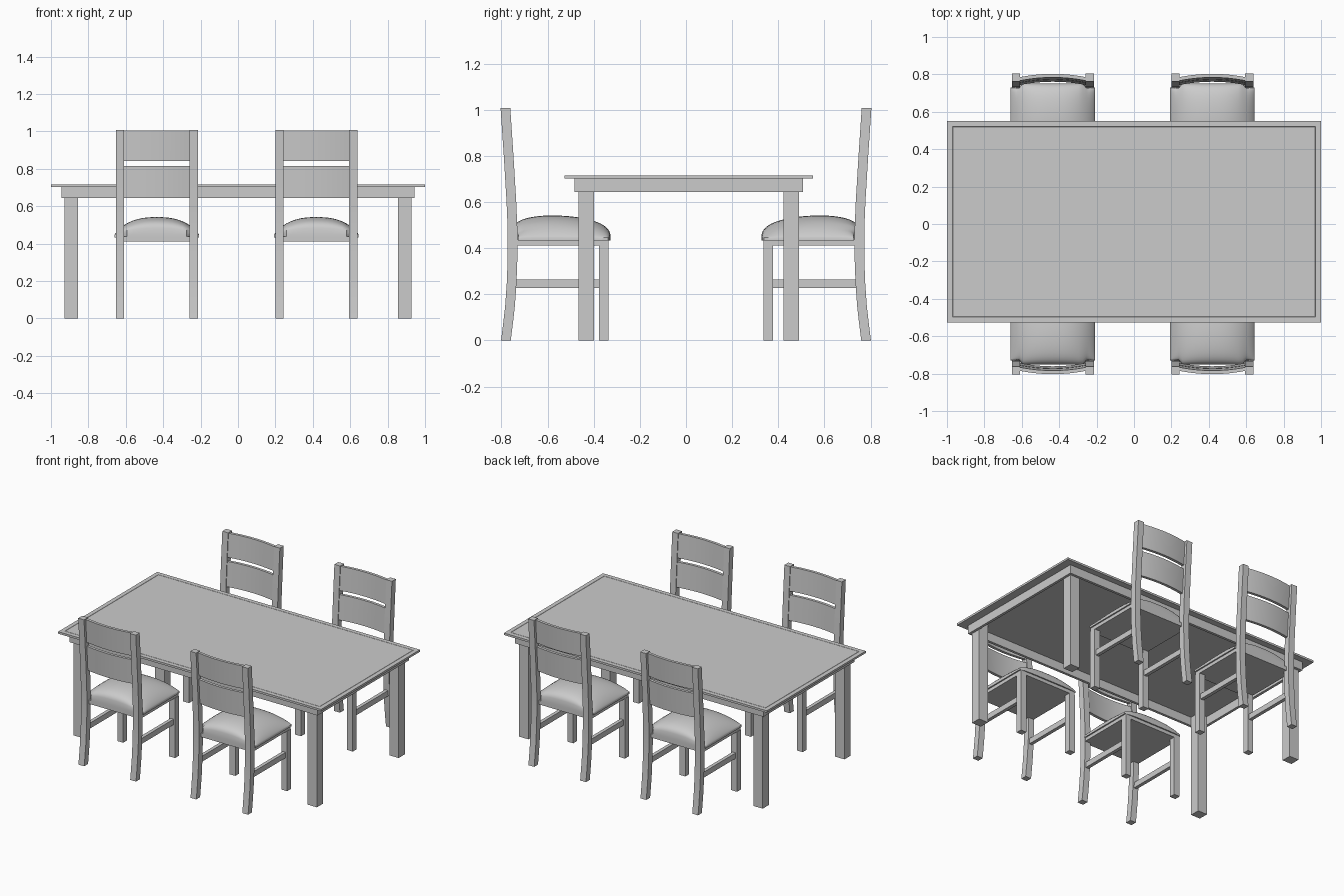
import bpy, bmesh, math

if "Cube" in bpy.data.objects:
    bpy.data.objects.remove(bpy.data.objects["Cube"])

TABLE_Y = 0.012          # table sits slightly off centre
CHAIR_X = (-0.434, 0.419)


def make(name, bm, smooth=False):
    bmesh.ops.recalc_face_normals(bm, faces=bm.faces[:])
    me = bpy.data.meshes.new(name)
    bm.to_mesh(me)
    bm.free()
    ob = bpy.data.objects.new(name, me)
    bpy.context.collection.objects.link(ob)
    if smooth:
        bpy.context.view_layer.objects.active = ob
        ob.select_set(True)
        bpy.ops.object.shade_smooth_by_angle(angle=math.radians(40))
        ob.select_set(False)
    return ob


def box_bm(x0, x1, y0, y1, z0, z1):
    bm = bmesh.new()
    bmesh.ops.create_cube(bm, size=1)
    for v in bm.verts:
        v.co = (x1 if v.co.x > 0 else x0, y1 if v.co.y > 0 else y0,
                z1 if v.co.z > 0 else z0)
    return bm


def box(name, *dims):
    return make(name, box_bm(*dims))


def loft(name, rings, smooth=False):
    """Closed solid through a list of equally sized point rings."""
    bm = bmesh.new()
    rs = [[bm.verts.new(p) for p in r] for r in rings]
    n = len(rs[0])
    for a, b in zip(rs, rs[1:]):
        for i in range(n):
            bm.faces.new((a[i], a[(i + 1) % n], b[(i + 1) % n], b[i]))
    bm.faces.new(rs[0])
    bm.faces.new(rs[-1])
    return make(name, bm, smooth)


# Table top with a fine groove set in from the edge
bm = box_bm(-1, 1, TABLE_Y - 0.538, TABLE_Y + 0.538, 0.702, 0.716)
bm.normal_update()
top = [f for f in bm.faces if f.normal.z > 0.9]
bmesh.ops.inset_region(bm, faces=top, thickness=0.041)
bmesh.ops.inset_region(bm, faces=top, thickness=0.002, depth=-0.002)
bmesh.ops.inset_region(bm, faces=top, thickness=0.002, depth=0.002)
make("table_top", bm)

# Table apron and legs
AX, AY, T = 0.944, 0.496, 0.018
for s in (-1, 1):
    box("table_long_apron", -AX, AX, *sorted((TABLE_Y + s * AY, TABLE_Y + s * (AY - T))), 0.643, 0.702)
    box("table_end_apron", *sorted((s * AX, s * (AX - T))), TABLE_Y - AY + T, TABLE_Y + AY - T, 0.643, 0.702)
    for t in (-1, 1):
        box("table_leg", *sorted((s * 0.856, s * 0.927)),
            *sorted((TABLE_Y + t * 0.410, TABLE_Y + t * 0.478)), 0, 0.702)

# Centre line of the curved rear post: (z, y)
POST = [(0, 0.781), (0.07, 0.772), (0.15, 0.763), (0.25, 0.756), (0.36, 0.752),
        (0.48, 0.752), (0.60, 0.757), (0.80, 0.769), (1.008, 0.783)]


def post_y(z):
    for (z0, y0), (z1, y1) in zip(POST, POST[1:]):
        if z <= z1:
            return y0 + (y1 - y0) * (z - z0) / (z1 - z0)
    return POST[-1][1]


def slat(name, z0, z1):
    rings = []
    for i in range(13):
        u = i / 6 - 1
        bow = 0.018 * (1 - u * u)
        rings.append([(u * 0.178, post_y(z) + o + bow, z)
                      for z, o in ((z0, -0.017), (z1, -0.017), (z1, 0.002), (z0, 0.002))])
    return loft(name, rings, True)


def cushion():
    n = 24
    bm = bmesh.new()
    g = []
    for i in range(n + 1):
        u = -math.cos(math.pi * i / n)
        row = []
        for j in range(n + 1):
            t = (1 - math.cos(math.pi * j / n)) / 2
            back = 0.752 if abs(u) < 0.75 else 0.729
            front = 0.327 + 0.012 * u ** 6
            s = (t - 0.6) / (0.6 if t < 0.6 else 0.4)
            h = max(0, 1 - s * s) ** (0.4 if t < 0.6 else 0.25)
            w = max(0, 1 - abs(u) ** 2.5) ** 0.8
            row.append(bm.verts.new((u * 0.226, front + (back - front) * t, 0.447 + 0.095 * h * w)))
        g.append(row)
    for i in range(n):
        for j in range(n):
            bm.faces.new((g[i][j], g[i + 1][j], g[i + 1][j + 1], g[i][j + 1]))
    # Side skirt and underside
    edges = [e for e in bm.edges if e.is_boundary]
    ext = bmesh.ops.extrude_edge_only(bm, edges=edges)["geom"]
    for v in ext:
        if isinstance(v, bmesh.types.BMVert):
            v.co.z = 0.434
    bmesh.ops.contextual_create(bm, geom=[e for e in ext if isinstance(e, bmesh.types.BMEdge)])
    return make("seat_cushion", bm, True)


# One chair, facing -y, centred on x = 0
chair = [box("seat_board", -0.217, 0.217, 0.336, 0.752, 0.411, 0.438), cushion(),
         slat("lower_slat", 0.645, 0.815), slat("upper_slat", 0.842, 1.004)]
for s in (-1, 1):
    a, b = s * 0.219, s * 0.175
    chair.append(loft("rear_post", [[(a, y - 0.021, z), (b, y - 0.021, z), (b, y + 0.021, z), (a, y + 0.021, z)]
                                    for z, y in POST], True))
    chair.append(box("front_leg", *sorted((a, b)), 0.336, 0.378, 0, 0.412))
    chair.append(box("side_stretcher", *sorted((s * 0.209, s * 0.185)), 0.37, 0.745, 0.227, 0.265))

# Place four chairs: two behind, two turned round in front
for k, (x, rot) in enumerate([(x, r) for x in CHAIR_X for r in (0, math.pi)]):
    for ob in chair:
        o = ob if k == 0 else ob.copy()
        if k:
            bpy.context.collection.objects.link(o)
        o.location = (x, 0, 0)
        o.rotation_euler = (0, 0, rot)
